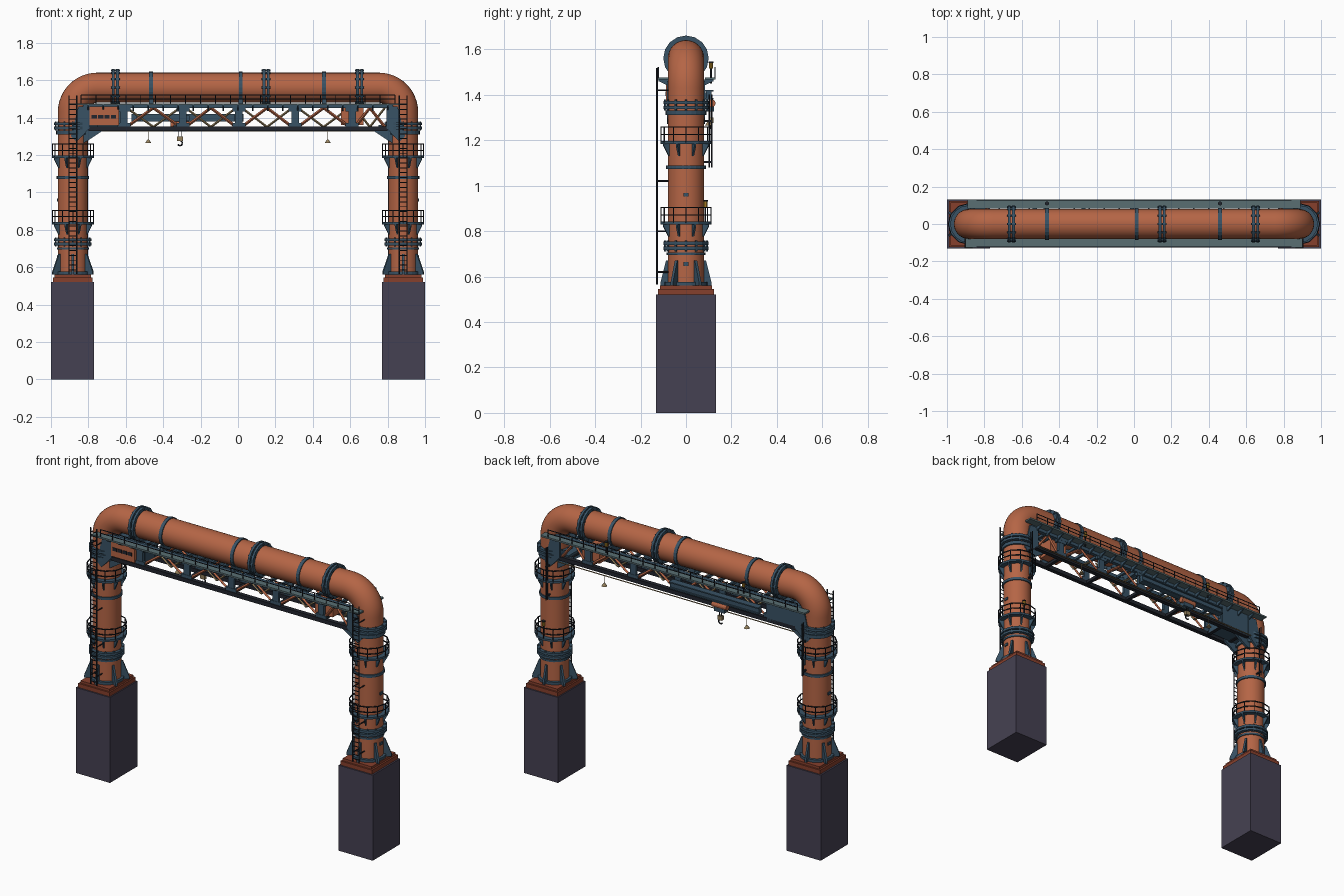
import bpy, bmesh
from math import sin, cos, pi, radians
from mathutils import Vector, Matrix

if "Cube" in bpy.data.objects:
    bpy.data.objects.remove(bpy.data.objects["Cube"])

COL = {"rust": (.46, .13, .06), "blue": (.04, .085, .13), "stone": (.06, .053, .085),
       "brick": (.24, .05, .025), "deck": (.1, .156, .17), "tan": (.3, .22, .11),
       "dark": (.015, .018, .026), "yellow": (.6, .32, .03)}
MAT = {}
for k, c in COL.items():
    MAT[k] = bpy.data.materials.new(k)
    MAT[k].diffuse_color = (*c, 1)

def box(bm, x0, x1, y0, y1, z0, z1):
    m = Matrix.Translation(((x0 + x1) / 2, (y0 + y1) / 2, (z0 + z1) / 2)) @ Matrix.Diagonal((x1 - x0, y1 - y0, z1 - z0, 1))
    bmesh.ops.create_cube(bm, size=1, matrix=m)

def rod(bm, a, b, r, n=6, r2=None):
    a, b = Vector(a), Vector(b)
    d = b - a
    m = Matrix.Translation((a + b) / 2) @ d.to_track_quat('Z', 'Y').to_matrix().to_4x4()
    bmesh.ops.create_cone(bm, cap_ends=True, segments=n, radius1=r, radius2=r if r2 is None else r2, depth=d.length, matrix=m)

def ring(bm, c, axis, ri, ro, h, n=24):
    """Flat band with rectangular section around the x or z axis."""
    rot = Matrix.Rotation(pi / 2, 4, 'Y') if axis == 'x' else Matrix()
    m = Matrix.Translation(c) @ rot
    L = [[bm.verts.new(m @ Vector((r * cos(2 * pi * i / n), r * sin(2 * pi * i / n), z))) for i in range(n)]
         for r, z in ((ri, -h / 2), (ro, -h / 2), (ro, h / 2), (ri, h / 2))]
    for k in range(4):
        p, q = L[k], L[(k + 1) % 4]
        for i in range(n):
            bm.faces.new((p[i], p[(i + 1) % n], q[(i + 1) % n], q[i]))

def fin(bm, c, ang, prof, t):
    """Plate with an (r, z) outline, standing radially around a vertical axis."""
    u, w = Vector((cos(ang), sin(ang), 0)), Vector((-sin(ang), cos(ang), 0)) * t / 2
    P = [Vector(c) + u * r + Vector((0, 0, z)) for r, z in prof]
    f, g = [bm.verts.new(p + w) for p in P], [bm.verts.new(p - w) for p in P]
    bm.faces.new(f)
    bm.faces.new(g[::-1])
    for i in range(len(P)):
        j = (i + 1) % len(P)
        bm.faces.new((f[i], g[i], g[j], f[j]))

def flange(bm, c, axis):
    """Bolted pair of discs."""
    d = Vector((1, 0, 0)) if axis == 'x' else Vector((0, 0, 1))
    for s in (-1, 1):
        ring(bm, Vector(c) + d * .011 * s, axis, .075, .1, .014, 16)
    for i in range(12):
        a = 2 * pi * i / 12
        o = Vector((0, cos(a), sin(a))) if axis == 'x' else Vector((cos(a), sin(a), 0))
        p = Vector(c) + o * .091
        rod(bm, p - d * .024, p + d * .024, .005)

def part(name, mat, fn, mirror=False, smooth=False):
    bm = bmesh.new()
    fn(bm)
    bmesh.ops.recalc_face_normals(bm, faces=bm.faces)
    me = bpy.data.meshes.new(name)
    bm.to_mesh(me)
    bm.free()
    ob = bpy.data.objects.new(name, me)
    bpy.context.collection.objects.link(ob)
    me.materials.append(MAT[mat])
    if mirror:
        ob.modifiers.new("mirror", 'MIRROR')
    if smooth:
        bpy.context.view_layer.objects.active = ob
        ob.select_set(True)
        bpy.ops.object.shade_smooth_by_angle(angle=radians(35))
        ob.select_set(False)
    return ob

LX, R, ZP = -.883, .08, 1.56   # leg axis, pipe radius, pipe height

# Main pipe: one sweep along an arch
def pipe(bm):
    path = [(LX, .56, 0)] + [(LX + .13 - .13 * cos(a), 1.43 + .13 * sin(a), a) for a in [pi / 2 * i / 12 for i in range(13)]]
    path += [(-x, z, pi - a) for x, z, a in path[::-1]]
    n, prev = 32, None
    for x, z, a in path:
        u = Vector((-cos(a), 0, sin(a)))
        L = [bm.verts.new(Vector((x, 0, z)) + u * R * cos(2 * pi * i / n) + Vector((0, R * sin(2 * pi * i / n), 0))) for i in range(n)]
        if prev:
            for i in range(n):
                bm.faces.new((prev[i], prev[(i + 1) % n], L[(i + 1) % n], L[i]))
        else:
            bm.faces.new(L)
        prev = L
    bm.faces.new(prev)
part("arch_pipe", "rust", pipe, smooth=True)

# Foundations
part("pedestals", "stone", lambda b: box(b, -1, -.77, -.132, .132, 0, .52), True)
def slab(b):
    box(b, -.99, -.777, -.124, .124, .52, .545)
    box(b, -.98, -.786, -.115, .115, .545, .56)
part("base_slabs", "brick", slab, True)

# Leg collars, base gussets and tag plates
def collars(b):
    flange(b, (LX, 0, 1.355), 'z')
    flange(b, (LX, 0, .735), 'z')
    ring(b, (LX, 0, 1.32), 'z', .075, .09, .02)
    ring(b, (LX, 0, 1.08), 'z', .075, .087, .016)
    ring(b, (LX, 0, .7), 'z', .075, .086, .012)
    ring(b, (LX, 0, .568), 'z', .075, .095, .016)
    for d in (30, 90, 150, 210, 270, 330):
        e = .112 if d % 180 == 90 else .125
        fin(b, (LX, 0, 0), radians(d), [(.07, .56), (e, .56), (e, .575), (.088, .67), (.07, .67)], .012)
    for z in (.655, .96):
        box(b, LX - .086, LX - .07, -.012, .012, z - .008, z + .008)
part("leg_collars", "blue", collars, True)

# Ring platforms on the legs
PZ = (.835, 1.19)
def platforms(b):
    for z in PZ:
        ring(b, (LX, 0, z), 'z', .076, .112, .012, 12)
        for i in range(8):
            fin(b, (LX, 0, z), pi / 8 + i * pi / 4, [(.077, -.005), (.108, -.005), (.108, -.014), (.083, -.06), (.077, -.06)], .008)
part("leg_platforms", "blue", platforms, True)
def leg_rails(b):
    for z in PZ:
        for h in (.035, .068):
            ring(b, (LX, 0, z + h), 'z', .107, .112, .005, 12)
        for i in range(12):
            p = Vector((LX + .11 * cos(i * pi / 6), .11 * sin(i * pi / 6), z))
            rod(b, p, p + Vector((0, 0, .07)), .0027, 5)
part("leg_platform_rails", "dark", leg_rails, True)

# Ladders
def ladder(b):
    for s in (-1, 1):
        x = LX + s * .021
        rod(b, (x, -.127, .565), (x, -.127, 1.518), .004)
        for z in (.62, .8, 1.02, 1.42):
            rod(b, (x, -.127, z), (x, -.07, z), .0035)
    for i in range(36):
        z = .585 + i * .026
        rod(b, (LX - .021, -.127, z), (LX + .021, -.127, z), .0028, 5)
part("ladders", "dark", ladder, True)

# Conduits down the back of the legs
def conduits(b):
    for y in (.102, .114):
        rod(b, (LX + .02, y, 1.08), (LX + .02, y, 1.4), .003)
    for z in (1.1, 1.28):
        box(b, LX + .015, LX + .025, .07, .116, z, z + .008)
part("leg_conduits", "dark", conduits, True)

# Flanges, straps and seats on the horizontal pipe
def pipe_rings(b):
    for x in (-.655, .15, .65):
        flange(b, (x, 0, ZP), 'x')
    for x in (-.465, .015, .46):
        ring(b, (x, 0, ZP), 'x', .075, .086, .02)
        box(b, x - .012, x + .012, -.075, .075, 1.46, 1.5)
part("pipe_flanges_and_straps", "blue", pipe_rings)

# Bridge truss
POSTS = (-.61, -.295, .005, .305, .61)
def top_frame(b):
    for s in (-1, 1):
        y = s * .067
        box(b, -.83, .83, y - .011, y + .011, 1.45, 1.474)
        for x in POSTS:
            box(b, x - .02, x + .02, y - .008, y + .008, 1.345, 1.455)
            for z in (1.352, 1.432):
                box(b, x - .035, x + .035, y - .01, y + .01, z, z + .02)
    for i in range(21):
        x = -.8 + i * .08
        box(b, x - .007, x + .007, -.075, .075, 1.452, 1.468)
        for s in (-1, 1):   # walkway brackets
            fin(b, (x, 0, 0), s * pi / 2, [(.07, 1.466), (.122, 1.466), (.122, 1.46), (.07, 1.435)], .008)
part("truss_top_and_posts", "blue", top_frame)
def bottom_frame(b):
    for y in (-.067, .067):
        box(b, -.8, .8, y - .013, y + .013, 1.327, 1.351)
    for x in (-.76,) + POSTS + (.76,):
        box(b, x - .01, x + .01, -.06, .06, 1.33, 1.348)
part("truss_bottom_chords", "dark", bottom_frame)
def diagonals(y, up, r):
    def f(b):
        xs = (-.61, -.295, .005, .305, .61, .8)
        for x0, x1 in zip(xs, xs[1:]):
            m = (x0 + x1) / 2
            lo, hi = (1.35, 1.452) if up else (1.452, 1.35)
            rod(b, (x0 + .015, y, lo), (m, y, hi), r, 4)
            rod(b, (m, y, hi), (x1 - .015, y, lo), r, 4)
    return f
part("truss_front_diagonals", "rust", diagonals(-.067, True, .008), False)
part("truss_back_diagonals", "rust", diagonals(.067, True, .008), False)
part("truss_inner_braces", "tan", diagonals(0, False, .006), False)

# Haunches joining bridge and legs
def haunch(b):
    for y in (-.05, .05):
        fin(b, (LX, y, 0), 0, [(.05, 1.26), (.085, 1.28), (.16, 1.33), (.16, 1.35), (.05, 1.35)], .014)
    for y in (-.078, .078):
        fin(b, (LX, y, 0), 0, [(-.01, 1.3), (.02, 1.27), (.05, 1.3), (.09, 1.345), (.09, 1.46), (.03, 1.46)], .012)
    box(b, -.84, -.75, -.06, .06, 1.345, 1.36)
part("haunches", "blue", haunch, True)

# Walkways and their rails
def walks(b):
    box(b, -.9, .9, -.125, -.078, 1.466, 1.476)
    box(b, -.89, .89, .083, .13, 1.466, 1.476)
part("walkways", "deck", walks)
def walk_rails(b):
    for y in (-.122, .127):
        for z in (1.498, 1.52):
            rod(b, (-.84, y, z), (.84, y, z), .0027, 5)
        for i in range(22):
            x = -.84 + i * .08
            rod(b, (x, y, 1.47), (x, y, 1.521), .0027, 5)
part("walkway_rails", "dark", walk_rails)

# Control cabin and equipment boxes
part("control_cabin", "rust", lambda b: box(b, -.795, -.635, -.088, -.04, 1.358, 1.46))
def windows(b):
    for i in range(4):
        x = -.782 + i * .034
        box(b, x, x + .028, -.091, -.085, 1.395, 1.415)
part("cabin_windows", "dark", windows)
part("machine_housing", "blue", lambda b: box(b, -.82, -.6, -.04, .08, 1.335, 1.455))
part("switch_box", "rust", lambda b: box(b, .55, .67, -.045, .045, 1.36, 1.452))

# Back hoist beam, trolley and hook
def beam(b):
    box(b, -.57, .03, .088, .112, 1.385, 1.415)
    box(b, -.57, .03, .082, .122, 1.413, 1.42)
    box(b, -.57, .03, .082, .122, 1.378, 1.385)
    for x in (-.53, -.27, -.01):
        box(b, x - .012, x + .012, .06, .09, 1.385, 1.41)
    box(b, -.345, -.275, .088, .124, 1.325, 1.36)
part("hoist_beam", "blue", beam)
def drum(b):
    rod(b, (-.36, .113, 1.362), (-.26, .113, 1.362), .017, 14)
part("hoist_drum", "rust", drum)
def hook(b):
    for x in (-.317, -.303):
        rod(b, (x, .11, 1.29), (x, .11, 1.34), .0025)
    pts = [Vector((-.31 + .013 * cos(a), .11, 1.263 + .013 * sin(a))) for a in [pi / 2 - i * pi / 6 for i in range(9)]]
    for p, q in zip(pts, pts[1:]):
        rod(b, p, q, .004)
part("hoist_hook", "dark", hook)
part("hook_block", "tan", lambda b: box(b, -.325, -.295, .1, .12, 1.275, 1.3))

# Cable under the bridge, hanging lamps and signal lamps
part("long_cable", "tan", lambda b: rod(b, (-.8, .1, 1.328), (.8, .1, 1.328), .0035))
def pendants(b):
    rod(b, (-.48, .1, 1.328), (-.48, .1, 1.28), .002)
    rod(b, (-.48, .1, 1.265), (-.48, .1, 1.283), .016, 12, .004)
part("hanging_lamps", "tan", pendants, True)
def signals(b):
    for x, y, z in ((-.465, .11, 1.53), (.46, .11, 1.53), (.9, .085, .92)):
        rod(b, (x, y, z - .014), (x, y, z + .012), .009, 10)
part("signal_lamps", "yellow", signals)
def signal_posts(b):
    for x, y, z in ((-.465, .11, 1.53), (.46, .11, 1.53), (.9, .085, .92)):
        rod(b, (x, y, z - .08), (x, y, z - .012), .004)
        rod(b, (x, y, z + .01), (x, y, z + .016), .011, 10)
part("signal_lamp_posts", "dark", signal_posts)

for m in bpy.data.materials:
    if m.users and not m.is_grease_pencil:
        m.use_nodes = True
        m.node_tree.nodes["Principled BSDF"].inputs["Base Color"].default_value = m.diffuse_color
